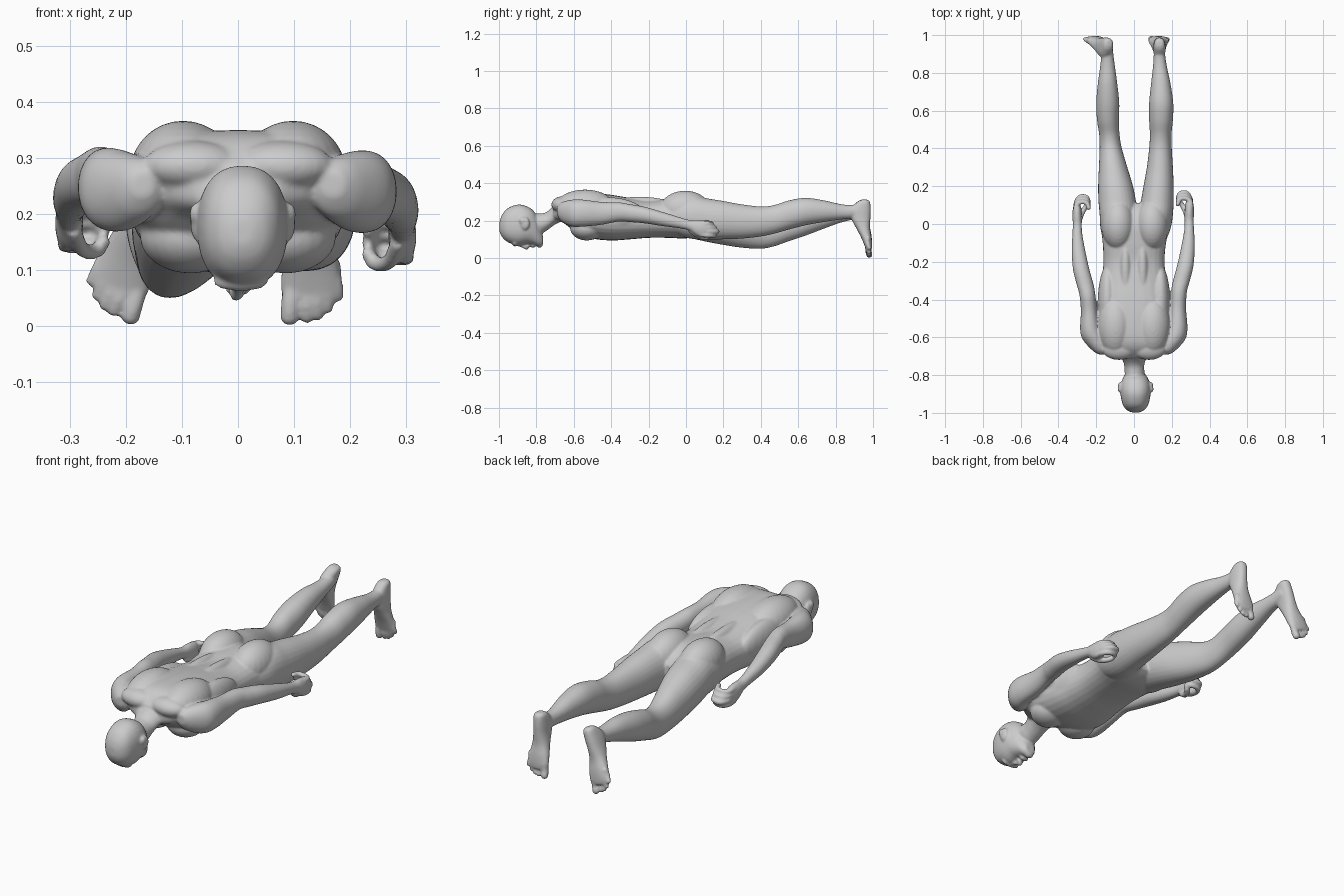
import bpy, bmesh, math
from mathutils import Vector, Matrix

bm = bmesh.new()
SEG = 28


def mirror(v):
    return Vector((-v.x, v.y, v.z))


def skin_rings(rings):
    vs = [[bm.verts.new(p) for p in r] for r in rings]
    for a, b in zip(vs, vs[1:]):
        for i in range(len(a)):
            j = (i + 1) % len(a)
            bm.faces.new((a[i], a[j], b[j], b[i]))
    bm.faces.new(vs[0])
    bm.faces.new(vs[-1])


def spline(pts, sub=6):
    pts = [Vector(p) for p in pts]
    out = []
    for i in range(len(pts) - 1):
        p0, p1, p2 = pts[max(i - 1, 0)], pts[i], pts[i + 1]
        p3 = pts[min(i + 2, len(pts) - 1)]
        for k in range(sub):
            t = k / sub
            out.append(0.5 * (2 * p1 + (p2 - p0) * t + (2 * p0 - 5 * p1 + 4 * p2 - p3) * t * t
                              + (3 * p1 - p0 - 3 * p2 + p3) * t ** 3))
    return out + [pts[-1]]


def loft(stations, axis="y", power=2.3, fn=lambda v: v):
    """Stations are (position, x min, x max, other min, other max)."""
    rings = []
    for s, x0, x1, b0, b1 in spline(stations):
        ring = []
        for i in range(SEG):
            a = 2 * math.pi * i / SEG
            c, d = math.cos(a), math.sin(a)
            x = (x0 + x1) / 2 + (x1 - x0) / 2 * math.copysign(abs(c) ** (2 / power), c)
            b = (b0 + b1) / 2 + (b1 - b0) / 2 * math.copysign(abs(d) ** (2 / power), d)
            ring.append(fn(Vector((x, s, b) if axis == "y" else (x, b, s))))
        rings.append(ring)
    skin_rings(rings)


def blob(c, r, fn=lambda v: v):
    m = Matrix.Translation(c) @ Matrix.Diagonal((*r, 1))
    made = bmesh.ops.create_uvsphere(bm, u_segments=24, v_segments=16, radius=1, matrix=m)
    for v in made["verts"]:
        v.co = fn(v.co.copy())


def digit(pts, r, fn):
    """A finger or toe: a round tube through points with a ball tip."""
    path = spline(pts, 5)
    rings = []
    for i, p in enumerate(path):
        d = path[min(i + 1, len(path) - 1)] - path[max(i - 1, 0)]
        q = d.to_track_quat('Z', 'Y')
        rings.append([fn(p + q @ Vector((r * math.cos(a * math.pi / 6), r * math.sin(a * math.pi / 6), 0)))
                      for a in range(12)])
    skin_rings(rings)
    blob(pts[-1], (r, r, r), fn)


# Torso
loft([(-0.71, -.075, .075, .2, .285), (-0.66, -.16, .16, .19, .33), (-0.6, -.195, .195, .148, .348),
      (-0.5, -.195, .195, .105, .348), (-0.4, -.188, .188, .094, .338), (-0.3, -.172, .172, .1, .322),
      (-0.2, -.162, .162, .108, .31), (-0.1, -.166, .17, .108, .318), (0, -.176, .192, .105, .318),
      (0.07, -.165, .185, .12, .29), (0.11, -.12, .14, .14, .25)], power=2.4)

# Back, chest, lumbar and buttock muscles
for s in (-1, 1):
    blob((s * .098, -.54, .272), (.095, .16, .094))
    blob((s * .14, -.42, .235), (.052, .2, .09))
    blob((s * .085, -.53, .16), (.09, .09, .066))
    blob((s * .045, -.25, .27), (.036, .2, .058))
    blob((s * .09 + .006, -.005, .26), (.088, .135, .1))
    blob((s * .08, -.66, .285), (.09, .06, .045))

# Neck
loft([(-0.86, -.045, .055, .14, .24), (-0.78, -.05, .055, .13, .238), (-0.74, -.054, .056, .15, .25),
      (-0.69, -.075, .075, .185, .295), (-0.62, -.1, .1, .21, .32)], power=2)

# Head with jaw
loft([(-0.998, -.01, .026, .145, .19), (-0.985, -.038, .054, .115, .228), (-0.955, -.06, .076, .086, .265),
      (-0.9, -.072, .088, .068, .286), (-0.85, -.07, .086, .076, .276), (-0.81, -.056, .07, .07, .246),
      (-0.785, -.04, .052, .062, .18), (-0.765, -.022, .032, .068, .12)])
# Nose, brow, lips, chin and ears
digit([(.003, -.9, .075), (0, -.87, .064), (-.003, -.852, .054)], .011, lambda v: v)
blob((-.001, -.848, .063), (.018, .011, .013))
blob((.005, -.915, .078), (.05, .014, .016))
blob((0, -.818, .066), (.024, .013, .012))
blob((0, -.783, .069), (.024, .016, .014))
for x in (-.073, .09):
    blob((x, -.86, .185), (.012, .024, .034))
    blob((x, -.875, .2), (.014, .017, .02))


# Arms and hands; the left arm lies a little higher
def left_arm(v):
    k = min(max((v.y + .62) / .25, 0), 1)
    return Vector((-v.x - .008 * k, v.y - .02 * k, v.z + .022 * k))


for fn in (lambda v: v, left_arm):
    loft([(-0.69, .15, .19, .23, .275), (-0.665, .13, .225, .195, .298), (-0.61, .15, .272, .168, .312),
          (-0.55, .175, .283, .168, .312), (-0.45, .188, .276, .178, .3), (-0.36, .196, .28, .195, .298),
          (-0.3, .206, .296, .192, .288), (-0.22, .228, .315, .185, .274), (-0.12, .25, .322, .17, .245),
          (-0.03, .266, .318, .158, .217), (0.02, .268, .316, .146, .204), (0.06, .268, .318, .118, .205),
          (0.1, .27, .316, .11, .2), (0.125, .278, .308, .115, .19)], power=2.1, fn=fn)
    for i in range(4):
        z = .124 + .021 * i
        y = .015 * abs(i - 1)
        digit([(.3, .08, z), (.3, .13 - y * .5, z - .003), (.278, .165 - y, z - .004),
               (.243, .162 - y, z), (.232, .135 - y, z + .004)], .0125, fn)
    digit([(.285, .02, .15), (.272, .065, .118), (.255, .1, .11), (.24, .12, .115)], .014, fn)

# Right leg
loft([(-0.1, .04, .165, .15, .28), (-0.02, .012, .195, .115, .32), (0.05, .018, .206, .1, .332),
      (0.12, .036, .21, .098, .318), (0.2, .05, .21, .1, .305), (0.3, .068, .206, .104, .287),
      (0.4, .08, .2, .115, .276), (0.47, .084, .198, .13, .283), (0.55, .08, .206, .152, .308),
      (0.64, .08, .208, .175, .322), (0.74, .09, .194, .193, .308), (0.83, .1, .175, .206, .288),
      (0.89, .104, .166, .212, .284), (0.95, .108, .162, .225, .295)], power=2.1)
# Left leg, bent lower at the knee
loft([(-0.1, -.16, -.03, .15, .28), (-0.02, -.178, -.008, .115, .32), (0.05, -.182, .012, .1, .328),
      (0.12, -.188, .01, .085, .31), (0.2, -.19, -.005, .07, .29), (0.3, -.186, -.035, .055, .254),
      (0.4, -.182, -.064, .05, .215), (0.47, -.184, -.076, .062, .212), (0.55, -.196, -.08, .09, .24),
      (0.64, -.2, -.078, .12, .264), (0.74, -.192, -.088, .158, .276), (0.83, -.18, -.1, .19, .273),
      (0.89, -.173, -.108, .205, .277), (0.95, -.17, -.114, .222, .292)], power=2.1)

# Feet with toes; the left foot turns outward
turn = Matrix.Translation((-.142, 0, .28)) @ Matrix.Rotation(math.radians(20), 3, 'Y').to_4x4() \
    @ Matrix.Translation((.135, 0, -.28))
for fn in (lambda v: v, lambda v: turn @ mirror(v)):
    loft([(0.312, .12, .15, .94, .97), (0.3, .108, .162, .915, .984), (0.26, .102, .167, .878, .988),
          (0.21, .1, .168, .884, .986), (0.16, .092, .172, .91, .984), (0.11, .08, .18, .936, .992),
          (0.07, .076, .184, .953, .995), (0.045, .082, .178, .962, .993)], axis="z", fn=fn)
    digit([(.098, .976, .08), (.094, .974, .045), (.092, .98, .018)], .0175, fn)
    for i in range(4):
        x, z = .121 + .0185 * i, .017 + .004 * i * i
        digit([(x - .004, .976, z + .06), (x, .97, z + .03), (x + .002, .98, z)], .0125 - .0006 * i, fn)

bmesh.ops.recalc_face_normals(bm, faces=bm.faces)
mesh = bpy.data.meshes.new("body")
bm.to_mesh(mesh)
bm.free()
body = bpy.data.objects.new("body", mesh)
bpy.context.collection.objects.link(body)

# Fuse all parts into one smooth skin
fuse = body.modifiers.new("fuse", 'REMESH')
fuse.mode = 'VOXEL'
fuse.voxel_size = 0.0052
fuse.use_smooth_shade = True
soft = body.modifiers.new("soften", 'SMOOTH')
soft.factor = 0.5
soft.iterations = 9
